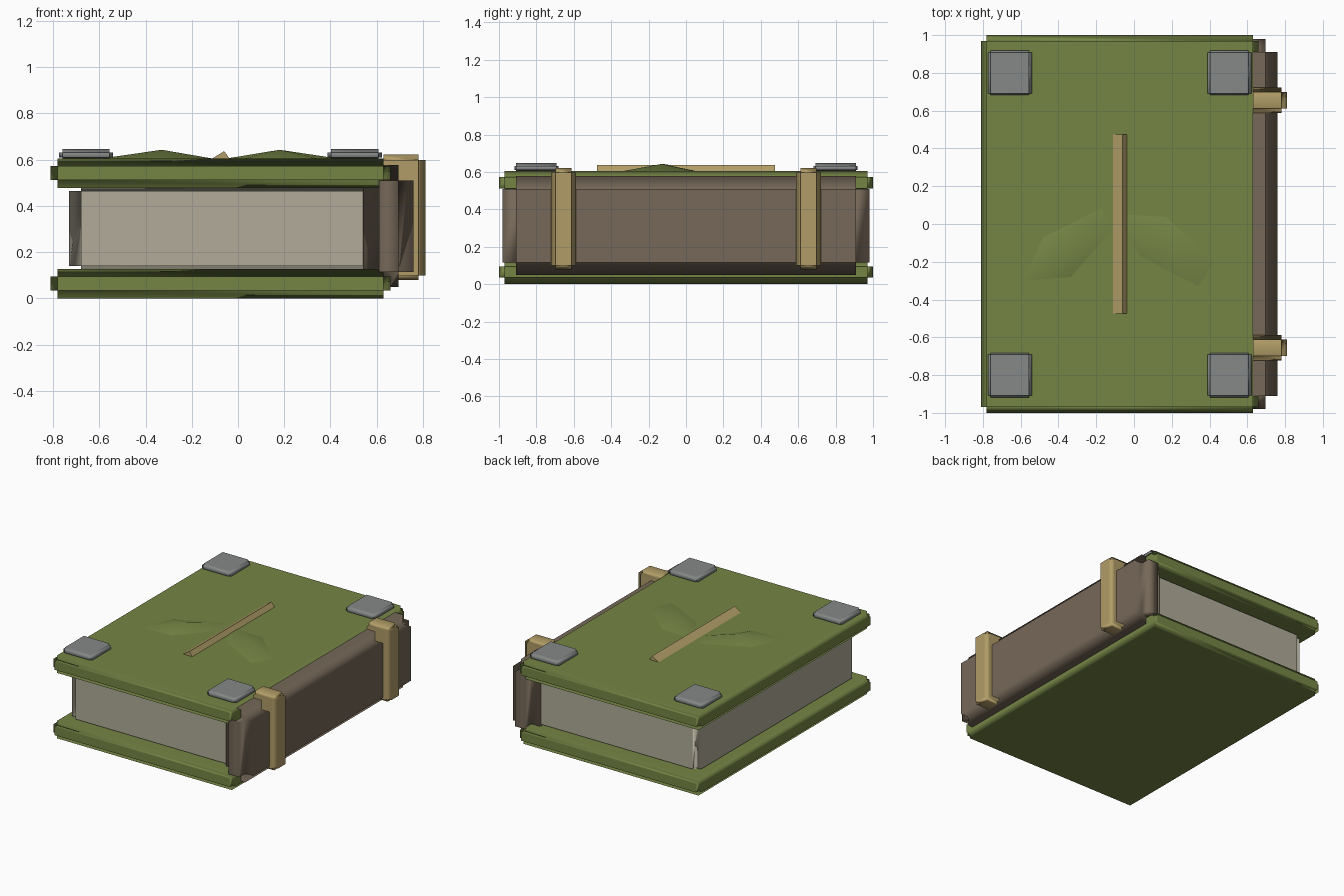
import bpy
import bmesh
from mathutils import Vector

cube = bpy.data.objects.get("Cube")
if cube:
    bpy.data.objects.remove(cube, do_unlink=True)


def material(name, color):
    mat = bpy.data.materials.new(name)
    mat.use_nodes = True
    rgba = (*color, 1)
    mat.diffuse_color = rgba
    mat.node_tree.nodes["Principled BSDF"].inputs["Base Color"].default_value = rgba
    return mat


GREEN = material("green leather", (0.18, 0.235, 0.06))
PAPER = material("aged paper", (0.44, 0.41, 0.32))
BROWN = material("brown leather", (0.18, 0.138, 0.098))
TAN = material("tan wood", (0.44, 0.335, 0.135))
METAL = material("grey metal", (0.235, 0.25, 0.245))


def finish(name, bm, mat, smooth):
    mesh = bpy.data.meshes.new(name)
    bmesh.ops.recalc_face_normals(bm, faces=bm.faces)
    bm.to_mesh(mesh)
    bm.free()
    mesh.materials.append(mat)
    for poly in mesh.polygons:
        poly.use_smooth = smooth
    obj = bpy.data.objects.new(name, mesh)
    bpy.context.collection.objects.link(obj)
    return obj


def stepped_block(name, mat, core, outer):
    """Box whose six faces are each extruded out to the outer limits.
    core and outer are (low, high) pairs for x, y and z."""
    bm = bmesh.new()
    bmesh.ops.create_cube(bm, size=2)
    for v in bm.verts:
        v.co = Vector([core[a][1 if v.co[a] > 0 else 0] for a in range(3)])
    bm.normal_update()
    for face in list(bm.faces):
        axis = max(range(3), key=lambda a: abs(face.normal[a]))
        limit = outer[axis][1 if face.normal[axis] > 0 else 0]
        if abs(limit - face.verts[0].co[axis]) < 1e-4:
            continue
        cap = bmesh.ops.extrude_discrete_faces(bm, faces=[face])["faces"][0]
        for v in cap.verts:
            v.co[axis] = limit
    obj = finish(name, bm, mat, True)
    # Large faces stay flat while the narrow steps blend softly
    obj.modifiers.new("soft steps", "WEIGHTED_NORMAL").weight = 100
    return obj


def around(center, half):
    return (center - half, center + half)


# Covers
for name, z in (("bottom_cover", 0.0), ("top_cover", 0.477)):
    stepped_block(name, GREEN,
                  ((-0.78, 0.63), around(0, 0.97), (z + 0.035, z + 0.095)),
                  ((-0.81, 0.66), around(0, 1.0), (z, z + 0.128)))

# Page block
stepped_block("pages", PAPER,
              ((-0.68, 0.56), around(0, 0.87), (0.14, 0.465)),
              ((-0.73, 0.60), around(0, 0.90), (0.12, 0.48)))

# Spine
stepped_block("spine", BROWN,
              ((0.61, 0.695), around(0, 0.91), (0.115, 0.51)),
              ((0.54, 0.76), around(0, 0.98), (0.05, 0.578)))

# Straps over the spine
for name, y in (("front_strap", -0.655), ("back_strap", 0.655)):
    stepped_block(name, TAN,
                  ((0.63, 0.78), around(y, 0.043), (0.10, 0.598)),
                  ((0.60, 0.81), around(y, 0.067), (0.08, 0.622)))

# Metal corner plates
for side, x in (("right", -0.657), ("left", 0.505)):
    for end, y in (("front", -0.8), ("back", 0.8)):
        stepped_block(f"{end}_{side}_corner_plate", METAL,
                      (around(x, 0.102), around(y, 0.108), (0.61, 0.632)),
                      (around(x, 0.117), around(y, 0.118), (0.60, 0.647)))

# Ridged stem on the top cover
bm = bmesh.new()
profile = [(-0.115, 0.603), (-0.035, 0.603), (-0.06, 0.637)]
start = bm.faces.new([bm.verts.new((x, -0.475, z)) for x, z in profile])
end = bmesh.ops.extrude_face_region(bm, geom=[start])["geom"]
for v in end:
    if isinstance(v, bmesh.types.BMVert):
        v.co.y = 0.475
if not start.is_valid or len(bm.faces) < 5:
    bmesh.ops.holes_fill(bm, edges=bm.edges, sides=3)
finish("stem", bm, TAN, False)


def leaf(name, outline, peak):
    bm = bmesh.new()
    ring = [bm.verts.new((x, y, 0.606)) for x, y in outline]
    top = bm.verts.new((*peak, 0.643))
    bm.faces.new(ring)
    for a, b in zip(ring, ring[1:] + ring[:1]):
        bm.faces.new((a, b, top))
    obj = finish(name, bm, GREEN, True)
    # Keep the hidden underside from bending the upper shading
    obj.data.polygons[0].use_smooth = False
    for edge in obj.data.edges:
        edge.use_edge_sharp = len(outline) not in edge.vertices


# Leaves
leaf("right_leaf", [(-0.17, 0.085), (-0.48, -0.07), (-0.585, -0.3),
                    (-0.335, -0.28), (-0.115, -0.03)], (-0.33, -0.12))
leaf("left_leaf", [(-0.04, 0.05), (0.17, 0.037), (0.427, -0.2),
                   (0.34, -0.33), (0.034, -0.17), (-0.045, -0.037)], (0.18, -0.13))
